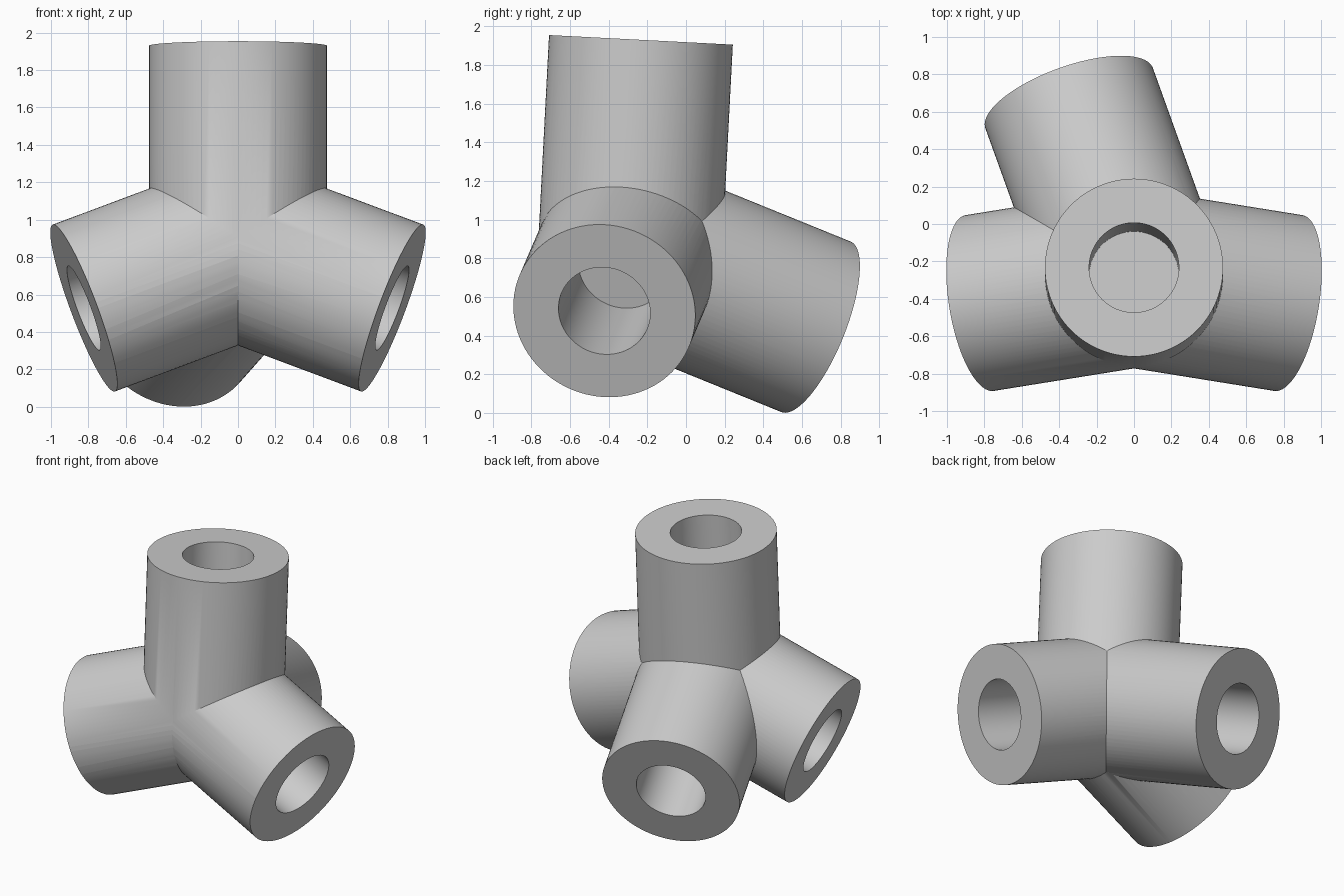
import bpy, math
from mathutils import Vector

cube = bpy.data.objects.get("Cube")
if cube:
    bpy.data.objects.remove(cube, do_unlink=True)

HUB = Vector((0, -0.29, 0.836))
RADIUS, BORE, BORE_START = 0.476, 0.24, 0.2

grey = bpy.data.materials.new("plain grey")
grey.use_nodes = True
colour = (0.6, 0.6, 0.6, 1)
grey.diffuse_color = colour
grey.node_tree.nodes["Principled BSDF"].inputs["Base Color"].default_value = colour


def rod(name, direction, radius, start, end):
    """Cylinder along a direction, between two distances from the hub."""
    d = Vector(direction).normalized()
    bpy.ops.mesh.primitive_cylinder_add(
        vertices=96, radius=radius, depth=end - start,
        location=HUB + d * (start + end) / 2,
        rotation=d.to_track_quat('Z', 'Y').to_euler())
    obj = bpy.context.object
    obj.name = name
    obj.data.materials.append(grey)
    return obj


def combine(target, tool, operation):
    mod = target.modifiers.new(tool.name, 'BOOLEAN')
    mod.operation, mod.object, mod.solver = operation, tool, 'EXACT'
    bpy.context.view_layer.objects.active = target
    bpy.ops.object.modifier_apply(modifier=mod.name)
    bpy.data.objects.remove(tool, do_unlink=True)


# Arm directions and lengths
arms = {
    "top": ((0, 0.052, 1), 1.095),
    "left": ((0.928, -0.149, -0.347), 0.89),
    "right": ((-0.928, -0.149, -0.347), 0.89),
    "back": ((-0.347, 0.963, -0.391), 1.095),
}

# Solid arms merged into one joint
joint = None
for name, (direction, length) in arms.items():
    arm = rod(name + "_arm", direction, RADIUS, 0, length)
    if joint is None:
        joint = arm
    else:
        combine(joint, arm, 'UNION')
joint.name = "four_way_joint"

# Blind sockets bored into each arm
for name, (direction, length) in arms.items():
    bore = rod(name + "_socket", direction, BORE, BORE_START, length + 0.1)
    combine(joint, bore, 'DIFFERENCE')

bpy.ops.object.select_all(action='DESELECT')
joint.select_set(True)
bpy.context.view_layer.objects.active = joint
bpy.ops.object.shade_smooth_by_angle(angle=math.radians(30))
